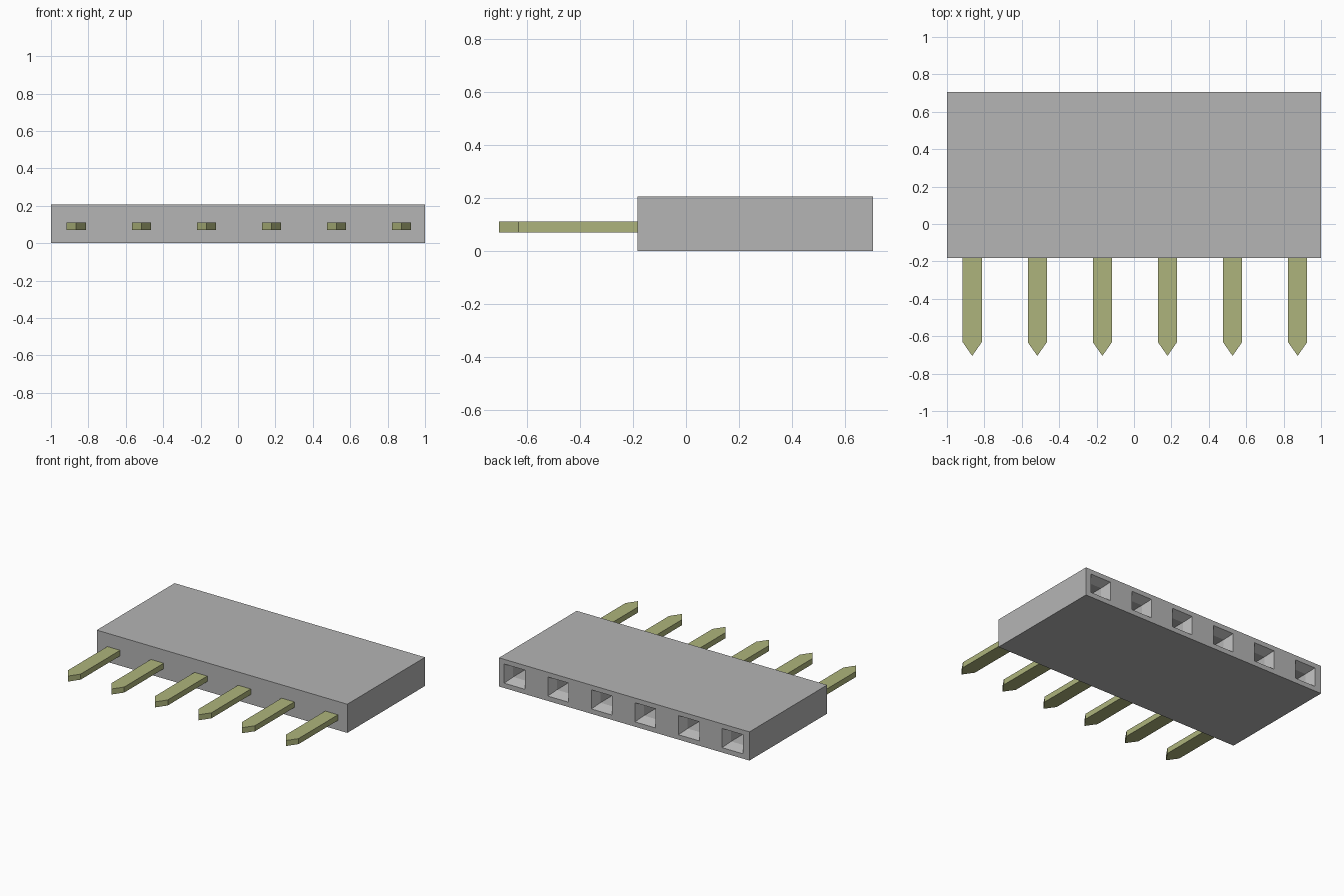
import bpy, bmesh
from mathutils import Vector

cube = bpy.data.objects.get("Cube")
if cube:
    bpy.data.objects.remove(cube, do_unlink=True)

COUNT, PITCH, FIRST = 6, 0.348, -0.865
CENTRES = [FIRST + PITCH * i for i in range(COUNT)]
FRONT, BACK, HEIGHT = -0.182, 0.705, 0.207


def material(name, rgb):
    m = bpy.data.materials.new(name)
    m.use_nodes = True
    m.diffuse_color = (*rgb, 1)
    m.node_tree.nodes["Principled BSDF"].inputs["Base Color"].default_value = (*rgb, 1)
    return m


def make_object(name, bm, mat):
    bmesh.ops.recalc_face_normals(bm, faces=bm.faces)
    mesh = bpy.data.meshes.new(name)
    bm.to_mesh(mesh)
    bm.free()
    mesh.materials.append(mat)
    obj = bpy.data.objects.new(name, mesh)
    bpy.context.collection.objects.link(obj)
    return obj


grey = material("grey plastic", (0.46, 0.46, 0.46))
brass = material("pale brass", (0.42, 0.455, 0.20))

# Housing block
bm = bmesh.new()
bmesh.ops.create_cube(bm, size=1)
for v in bm.verts:
    v.co = Vector((v.co.x * 2, FRONT if v.co.y < 0 else BACK, 0 if v.co.z < 0 else HEIGHT))

# Divide the back face around each socket mouth
HALF_W, LOW, HIGH = 0.083, 0.035, 0.173
cuts = [((x + s * HALF_W, 0, 0), (1, 0, 0)) for x in CENTRES for s in (-1, 1)]
cuts += [((0, 0, z), (0, 0, 1)) for z in (LOW, HIGH)]
for point, normal in cuts:
    back = [f for f in bm.faces if f.calc_center_median().y > BACK - 0.001]
    geom = back + list({e for f in back for e in f.edges}) + list({v for f in back for v in f.verts})
    bmesh.ops.bisect_plane(bm, geom=geom, plane_co=point, plane_no=normal, dist=1e-5)
bm.normal_update()

# Tapered mouths followed by deep square holes
mouths = []
for f in bm.faces:
    c = f.calc_center_median()
    if c.y > BACK - 0.001 and LOW < c.z < HIGH and any(abs(c.x - x) < 0.01 for x in CENTRES):
        mouths.append(f)
bmesh.ops.inset_individual(bm, faces=mouths, thickness=0.03, depth=-0.06, use_even_offset=True)
bm.normal_update()
bmesh.ops.inset_individual(bm, faces=mouths, thickness=0.0005, depth=-0.4, use_even_offset=True)
make_object("housing", bm, grey)

# Flat pins with pointed tips
PROFILE = [(-0.051, FRONT + 0.02), (-0.051, -0.632), (0, -0.705), (0.051, -0.632), (0.051, FRONT + 0.02)]
for i, x in enumerate(CENTRES):
    bm = bmesh.new()
    face = bm.faces.new([bm.verts.new((x + px, py, 0.071)) for px, py in PROFILE])
    top = bmesh.ops.extrude_face_region(bm, geom=[face])["geom"]
    bmesh.ops.translate(bm, vec=(0, 0, 0.04), verts=[v for v in top if isinstance(v, bmesh.types.BMVert)])
    make_object(f"pin_{i + 1}", bm, brass)
